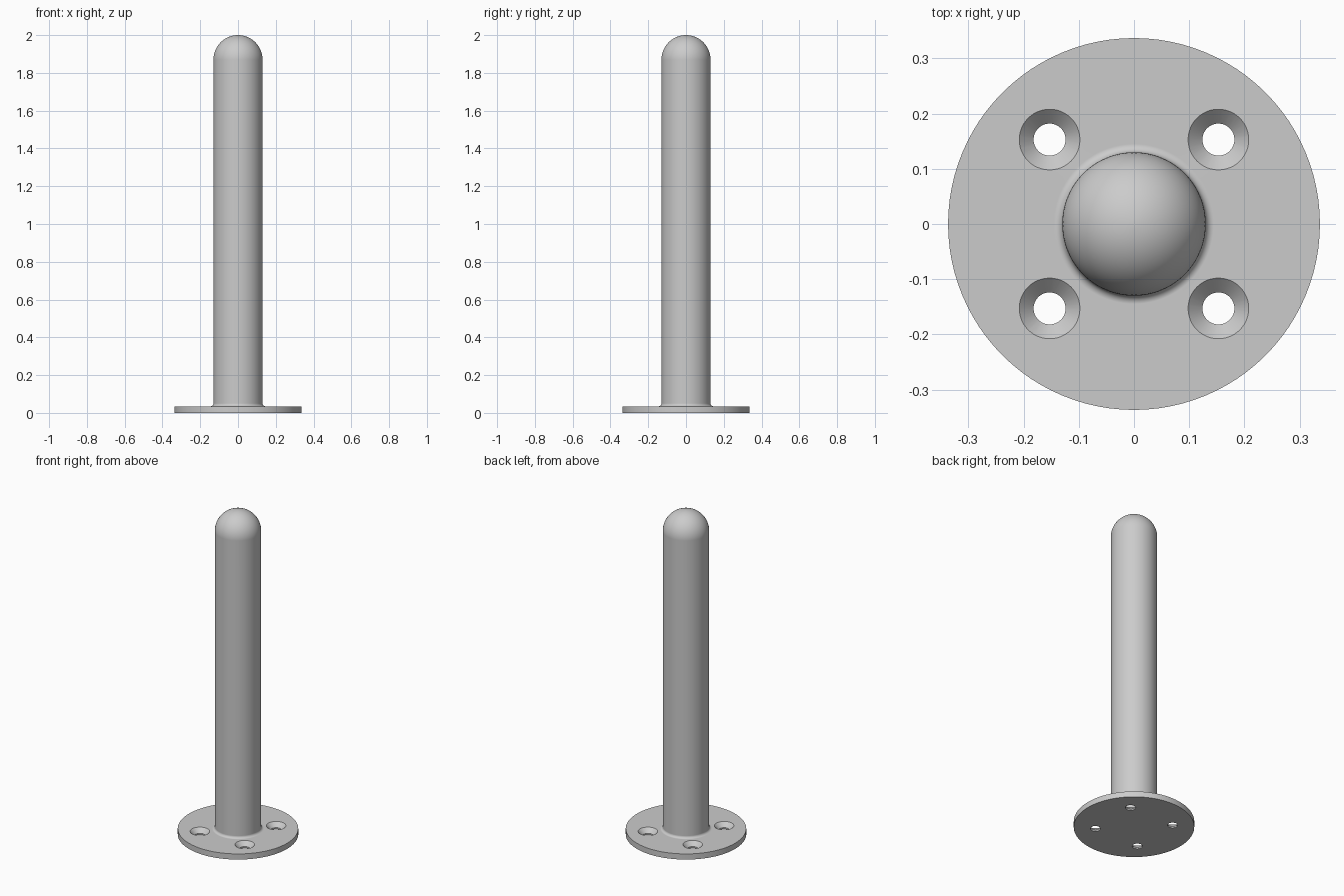
import bpy, bmesh
from math import sin, cos, pi, radians

cube = bpy.data.objects.get("Cube")
if cube:
    bpy.data.objects.remove(cube)

# Main dimensions
HEIGHT, POST_R = 2.0, 0.13
FLANGE_R, FLANGE_T = 0.337, 0.035
FILLET = 0.015
HOLE_POS, HOLE_R, SINK_R = 0.153, 0.029, 0.055
SEGMENTS = 96

steel = bpy.data.materials.new("grey_steel")
steel.use_nodes = True
grey = (0.6, 0.6, 0.6, 1)
steel.diffuse_color = grey
steel.node_tree.nodes["Principled BSDF"].inputs["Base Color"].default_value = grey


def arc(cx, cz, r, start, end, steps):
    angles = [radians(start + (end - start) * i / steps) for i in range(steps + 1)]
    return [(cx + r * cos(a), cz + r * sin(a)) for a in angles]


def lathe(name, profile, segments, location=(0, 0, 0)):
    """Revolve (radius, height) points, starting and ending on the axis."""
    bm = bmesh.new()
    verts = [bm.verts.new((r, 0, z)) for r, z in profile]
    edges = [bm.edges.new(pair) for pair in zip(verts, verts[1:])]
    bmesh.ops.spin(bm, geom=verts + edges, cent=(0, 0, 0), axis=(0, 0, 1),
                   angle=2 * pi, steps=segments, use_merge=True)
    bmesh.ops.remove_doubles(bm, verts=bm.verts, dist=0.0001)
    bmesh.ops.recalc_face_normals(bm, faces=bm.faces)
    mesh = bpy.data.meshes.new(name)
    bm.to_mesh(mesh)
    bm.free()
    mesh.materials.append(steel)
    obj = bpy.data.objects.new(name, mesh)
    obj.location = location
    bpy.context.collection.objects.link(obj)
    return obj


# Round flange, filleted post and domed tip in one profile
profile = [(0, 0), (FLANGE_R, 0), (FLANGE_R, FLANGE_T)]
profile += arc(POST_R + FILLET, FLANGE_T + FILLET, FILLET, 270, 180, 6)
profile += arc(0, HEIGHT - POST_R, POST_R, 0, 90, 20)
post = lathe("flanged_post", profile, SEGMENTS)

# Four countersunk screw holes
sink_z = FLANGE_T - (SINK_R - HOLE_R)
over = 0.01
cutter_profile = [(0, -over), (HOLE_R, -over), (HOLE_R, sink_z),
                  (SINK_R, FLANGE_T), (SINK_R, FLANGE_T + over), (0, FLANGE_T + over)]
bpy.context.view_layer.objects.active = post
for sx in (-1, 1):
    for sy in (-1, 1):
        cutter = lathe("screw_hole_cutter", cutter_profile, 48,
                       (sx * HOLE_POS, sy * HOLE_POS, 0))
        cutter.hide_render = True
        cut = post.modifiers.new("screw_hole", 'BOOLEAN')
        cut.operation = 'DIFFERENCE'
        cut.solver = 'EXACT'
        cut.object = cutter
        bpy.ops.object.modifier_apply(modifier=cut.name)
        bpy.data.objects.remove(cutter)

# Smooth round surfaces, crisp rims
bpy.ops.object.select_all(action='DESELECT')
post.select_set(True)
bpy.ops.object.shade_smooth_by_angle(angle=radians(30))
weighted = post.modifiers.new("flat_flange_normals", 'WEIGHTED_NORMAL')
weighted.keep_sharp = True
